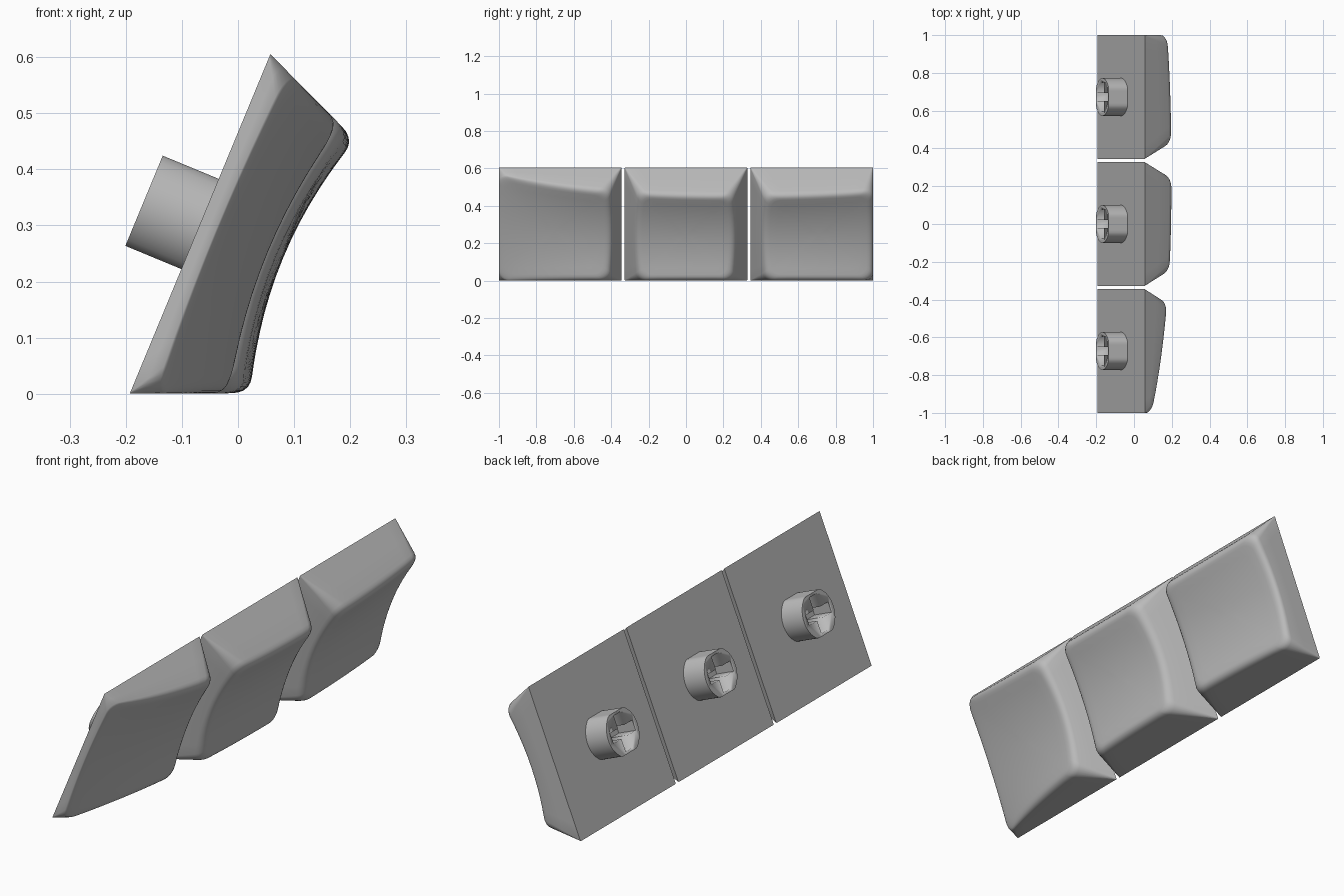
import bpy, bmesh, math
from mathutils import Matrix, Vector

if "Cube" in bpy.data.objects:
    bpy.data.objects.remove(bpy.data.objects["Cube"], do_unlink=True)

SIZE = 0.655      # footprint of each cap
TAPER = 0.42      # wall lean
TILT = math.radians(67.5)

# local x runs along the row, local y up the slope, local z out of the cap
up = Vector((math.cos(TILT), 0, math.sin(TILT)))
out = Vector((math.sin(TILT), 0, -math.cos(TILT)))
FRAME = Matrix((Vector((0, 1, 0)), up, out)).transposed().to_4x4()
FRAME.translation = Vector((-0.193, 0, 0)) + up * SIZE / 2

grey = bpy.data.materials.new("grey plastic")
grey.use_nodes = True
grey.diffuse_color = (0.5, 0.5, 0.5, 1)
grey.node_tree.nodes["Principled BSDF"].inputs["Base Color"].default_value = (0.5, 0.5, 0.5, 1)


def finish(name, bm, angle=35):
    bmesh.ops.recalc_face_normals(bm, faces=bm.faces)
    mesh = bpy.data.meshes.new(name)
    bm.to_mesh(mesh)
    bm.free()
    mesh.materials.append(grey)
    ob = bpy.data.objects.new(name, mesh)
    bpy.context.collection.objects.link(ob)
    ob.matrix_world = FRAME
    bpy.ops.object.select_all(action='DESELECT')
    ob.select_set(True)
    bpy.context.view_layer.objects.active = ob
    bpy.ops.object.shade_smooth_by_angle(angle=math.radians(angle))
    return ob


def dish(x, y):
    """Height of the scooped top; the whole row falls away toward one end."""
    crest = 0.2 - (0.091 if x < 0.25 else 0.07) * abs(0.25 - x) ** 2.39
    return crest * (0.8 + 0.2 * (y / 0.25) ** 2)


def rounded_square(r, side=10, arc=6):
    """Points round a square of half-size 1 with corner radius r."""
    pts = []
    for k in range(4):
        turn = Matrix.Rotation(k * math.pi / 2, 2)
        for i in range(arc + 1):
            a = math.pi / 2 * i / arc
            pts.append(turn @ Vector((1 - r + r * math.cos(a), 1 - r + r * math.sin(a))))
        for i in range(1, side):
            pts.append(turn @ Vector(((1 - r) * (1 - 2 * i / side), 1)))
    return pts


def make_cap(name, mid, lean_low, lean_high):
    half = SIZE / 2
    foot = [Vector((mid + p.x * half, p.y * half, 0)) for p in rounded_square(0.01)]
    rim = []
    for p in rounded_square(0.2):
        h = 0.15
        for _ in range(6):
            lo = mid - half + lean_low * h
            hi = mid + half - lean_high * h
            x = (lo + hi) / 2 + p.x * (hi - lo) / 2
            y = p.y * (half - TAPER * h)
            h = dish(x, y)
        rim.append(Vector((x, y, h)))
    centre = sum(rim, Vector()) / len(rim)

    def inner(v, s):
        q = centre.lerp(v, s)
        return Vector((q.x, q.y, dish(q.x, q.y)))

    # wall, rolled rim, then rings closing in on the dish
    loops = [foot, [b.lerp(t, 0.45) for b, t in zip(foot, rim)]]
    for i in range(6):
        s = i / 5
        loops.append([b.lerp(t, 0.84).lerp(t, s).lerp(t.lerp(inner(t, 0.88), s), s)
                      for b, t in zip(foot, rim)])
    loops += [[inner(t, s) for t in rim] for s in (0.75, 0.6, 0.45, 0.3, 0.15)]

    bm = bmesh.new()
    rings = [[bm.verts.new(v) for v in loop] for loop in loops]
    n = len(foot)
    for a, b in zip(rings, rings[1:]):
        for i in range(n):
            j = (i + 1) % n
            bm.faces.new((a[i], a[j], b[j], b[i]))
    tip = bm.verts.new(inner(centre, 0))
    for i in range(n):
        bm.faces.new((rings[-1][i], rings[-1][(i + 1) % n], tip))
    bm.faces.new(rings[0])
    return finish(name, bm)


def prism(points, mid, z0, z1):
    bm = bmesh.new()
    face = bm.faces.new([bm.verts.new((mid + x, y, z0)) for x, y in points])
    ext = bmesh.ops.extrude_face_region(bm, geom=[face])
    verts = [g for g in ext["geom"] if isinstance(g, bmesh.types.BMVert)]
    bmesh.ops.translate(bm, verts=verts, vec=(0, 0, z1 - z0))
    return bm


def make_stem(name, mid):
    # round post with two flats and a cross-shaped socket
    post = []
    for i in range(48):
        a = math.tau * (i + 0.5) / 48
        post.append((0.1 * math.cos(a), max(-0.087, min(0.087, 0.1 * math.sin(a)))))
    arm, w = 0.076, 0.022
    quarter = [(arm, -w), (arm, w), (w, w)]
    cross = [tuple(Matrix.Rotation(k * math.pi / 2, 2) @ Vector(p)) for k in range(4) for p in quarter]
    stem = finish(name, prism(post, mid, 0.005, -0.108))
    cutter = finish("socket_cutter", prism(cross, mid, -0.02, -0.15))
    cutter.hide_render = True
    mod = stem.modifiers.new("socket", 'BOOLEAN')
    mod.object, mod.solver = cutter, 'EXACT'
    bpy.context.view_layer.update()
    baked = bpy.data.meshes.new_from_object(stem.evaluated_get(bpy.context.evaluated_depsgraph_get()))
    stem.modifiers.clear()
    stem.data = baked
    bpy.data.objects.remove(cutter, do_unlink=True)


# outer caps have an upright wall at the ends of the row
for side, mid, low, high in (("right", -0.6725, 0, TAPER), ("middle", 0, TAPER, TAPER), ("left", 0.6725, TAPER, 0)):
    make_cap(side + "_cap", mid, low, high)
    make_stem(side + "_stem", mid)
